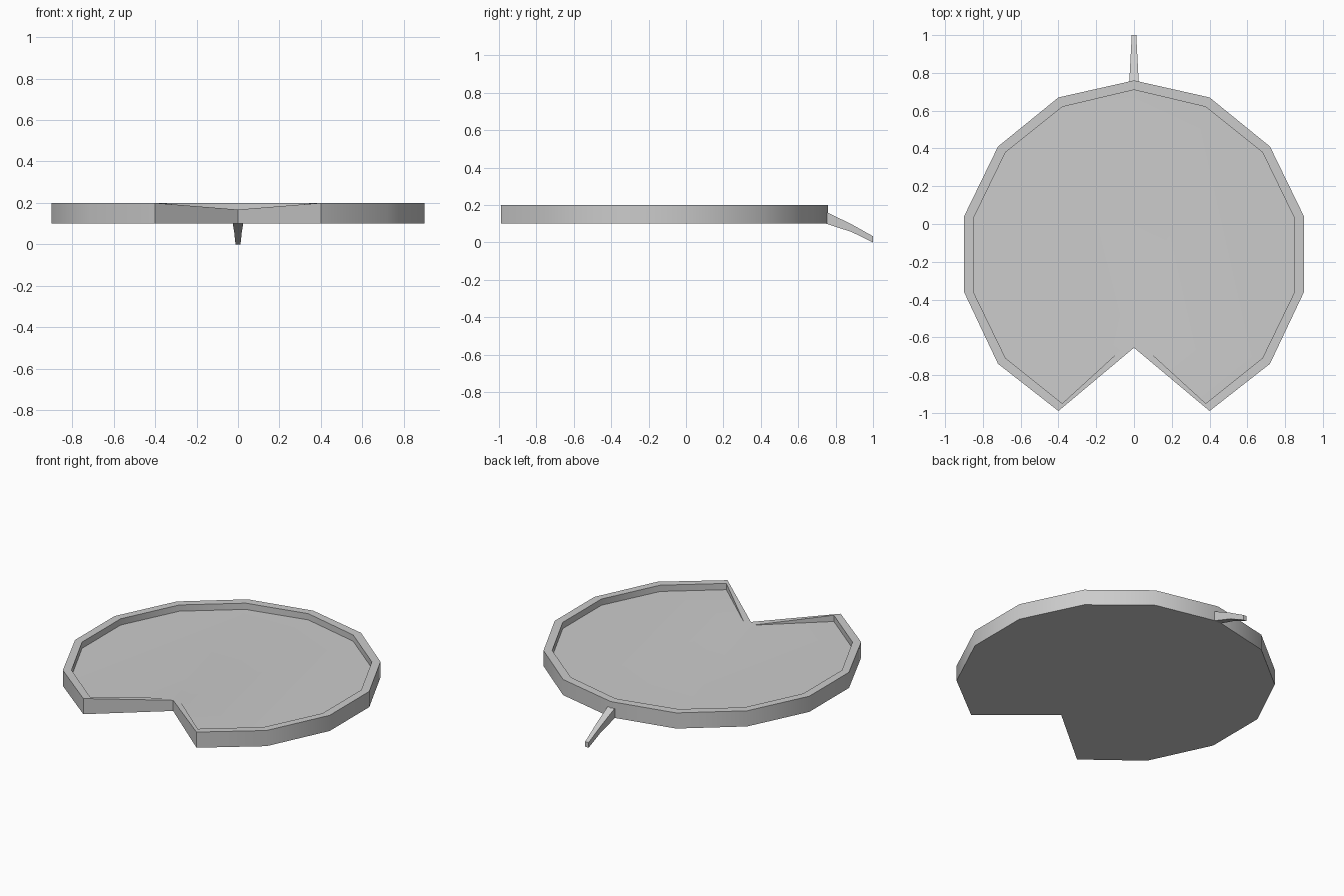
import bpy, bmesh

if "Cube" in bpy.data.objects:
    bpy.data.objects.remove(bpy.data.objects["Cube"])

RIM, FLOOR, BASE = 0.20, 0.16, 0.10
NOTCH_Z = 0.168

# Right half of the outline, from the back point round to the front notch
outer = [(0, .76), (.40, .67), (.72, .41), (.90, .04), (.90, -.36),
         (.72, -.74), (.40, -.99), (0, -.655)]
inner = [(0, .71), (.38, .62), (.68, .38), (.85, .03), (.85, -.36),
         (.68, -.71), (.38, -.95), (.03, -.63)]


def finish(name, bm):
    bmesh.ops.remove_doubles(bm, verts=bm.verts, dist=0.0005)
    bmesh.ops.recalc_face_normals(bm, faces=bm.faces)
    mesh = bpy.data.meshes.new(name)
    bm.to_mesh(mesh)
    bm.free()
    obj = bpy.data.objects.new(name, mesh)
    bpy.context.collection.objects.link(obj)
    bpy.ops.object.select_all(action='DESELECT')
    obj.select_set(True)
    bpy.context.view_layer.objects.active = obj
    bpy.ops.object.shade_smooth_by_angle(angle=0.56)
    return obj


# Leaf pad: raised rim around a sunken floor, both halves mirrored
bm = bmesh.new()
last = len(outer) - 1
for side in (1, -1):
    def ring(points, z, end_z):
        return [bm.verts.new((x * side, y, end_z if i == last else z))
                for i, (x, y) in enumerate(points)]

    bottom = ring(outer, BASE, BASE)
    top = ring(outer, RIM, NOTCH_Z)
    lip = ring(inner, RIM, NOTCH_Z - .003)
    floor = ring(inner, FLOOR, NOTCH_Z - .003)
    # The lip and floor meet at the notch
    lip[last], spare = floor[last], lip[last]
    bm.verts.remove(spare)
    for a, b in ((bottom, top), (top, lip), (lip, floor)):
        for i in range(last):
            quad = [a[i], a[i + 1], b[i + 1], b[i]]
            bm.faces.new(list(dict.fromkeys(quad)))
    bm.faces.new(floor + [top[last]])
    bm.faces.new(bottom)
finish("leaf_pad", bm)

# Stem: tapered, drooping from the back of the pad to the ground
bm = bmesh.new()
sections = [(.75, .025, .10, .163), (.885, .018, .056, .097), (1.0, .012, 0, .033)]
rings = [[bm.verts.new(p) for p in ((-w, y, lo), (w, y, lo), (w, y, hi), (-w, y, hi))]
         for y, w, lo, hi in sections]
for a, b in zip(rings, rings[1:]):
    for i in range(4):
        j = (i + 1) % 4
        bm.faces.new((a[i], a[j], b[j], b[i]))
bm.faces.new(rings[0])
bm.faces.new(rings[-1])
finish("stem", bm)
